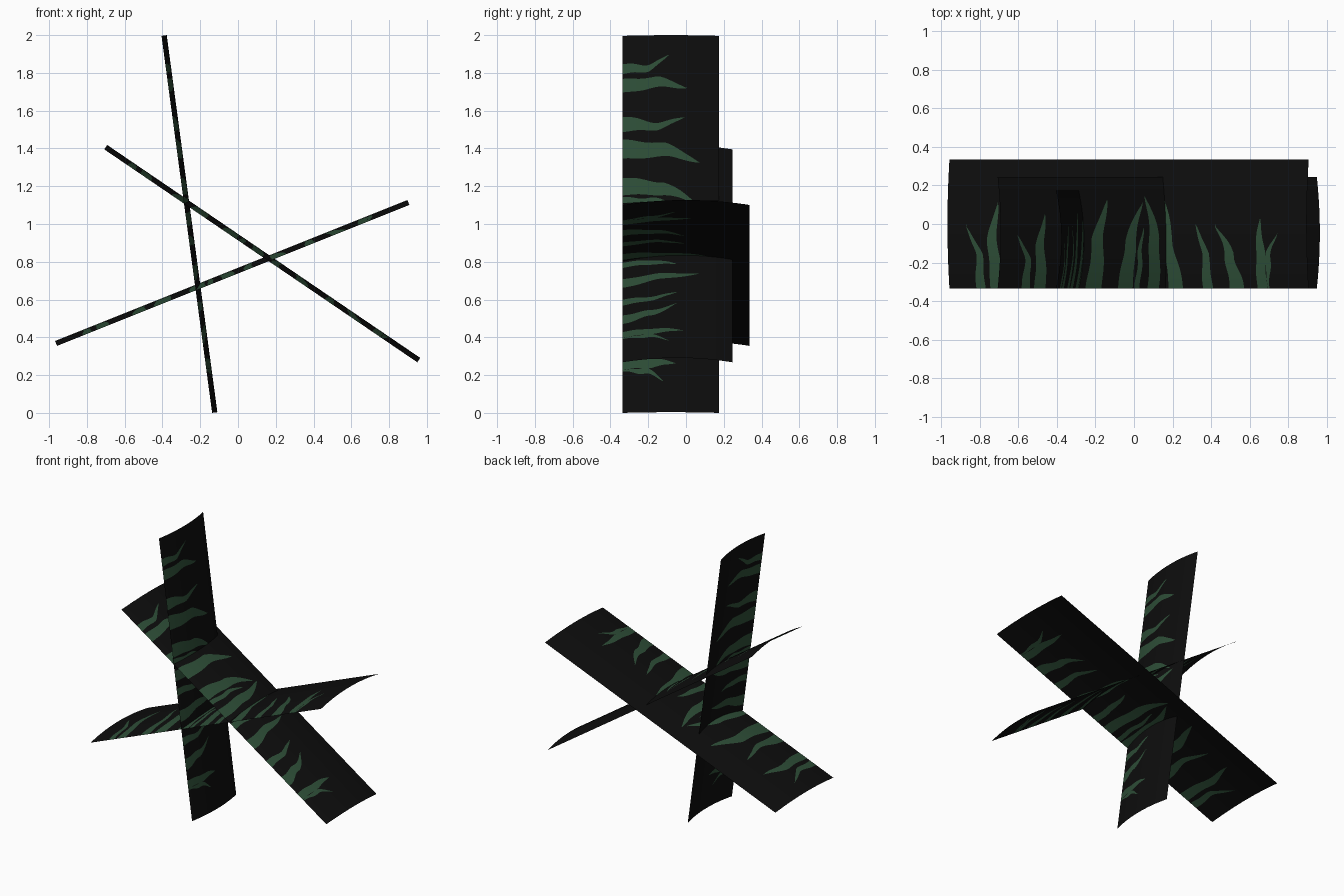
import bpy, bmesh, math

if "Cube" in bpy.data.objects:
    bpy.data.objects.remove(bpy.data.objects["Cube"])

FRONT_Y = -0.335
BOW = 0.028      # how far each sheet bulges across its depth
ROWS = 40


def material(name, rgb):
    m = bpy.data.materials.new(name)
    m.diffuse_color = (*rgb, 1.0)
    m.use_nodes = True
    m.node_tree.nodes["Principled BSDF"].inputs["Base Color"].default_value = m.diffuse_color
    return m


black = material("black", (0.004, 0.004, 0.004))
green = material("dark green", (0.027, 0.077, 0.039))

# Stripes growing from the front edge, positions as a fraction of sheet length:
# root centre, root half width, middle centre, middle half width, tip centre, tip depth
STRIPES = [
    (0.088, 0.013, 0.086, 0.009, 0.052, 0.48),
    (0.132, 0.018, 0.125, 0.014, 0.140, 0.66),
    (0.235, 0.020, 0.240, 0.010, 0.218, 0.64),
    (0.300, 0.025, 0.305, 0.018, 0.337, 0.79),
    (0.400, 0.023, 0.405, 0.017, 0.447, 0.76),
    (0.436, 0.008, 0.438, 0.007, 0.449, 0.55),
    (0.487, 0.018, 0.483, 0.016, 0.455, 0.82),
    (0.545, 0.012, 0.545, 0.010, 0.560, 0.50),
    (0.630, 0.020, 0.615, 0.013, 0.602, 0.69),
    (0.720, 0.014, 0.715, 0.009, 0.690, 0.50),
    (0.800, 0.020, 0.785, 0.013, 0.745, 0.48),
    (0.872, 0.014, 0.868, 0.012, 0.870, 0.54),
    (0.889, 0.002, 0.888, 0.008, 0.918, 0.42),
]


def stripe_edges(stripe, v):
    """Left and right edge of a stripe at depth v (0 front, 1 back)."""
    root, root_h, mid, mid_h, tip, depth = stripe
    t = v / depth
    if t >= 1:
        return tip, tip
    if t < 0.55:
        k = t / 0.55
        k = k * k * (3 - 2 * k)
        c, h = root + (mid - root) * k, root_h + (mid_h - root_h) * k
    else:
        k = (t - 0.55) / 0.45
        c, h = mid + (tip - mid) * k ** 1.3, mid_h * (1 - k) ** 0.7
    c += 0.004 * math.sin(t * 9 + root * 40) * t * (1 - t) * 3
    return c - h, c + h


def sheet(name, start, end, back_y):
    """Bowed sheet between two points in the front view, cut along its stripes."""
    dx, dz = end[0] - start[0], end[1] - start[1]
    length = math.hypot(dx, dz)
    nx, nz = -dz / length, dx / length
    bm = bmesh.new()
    grid = []
    for j in range(ROWS + 1):
        v = j / ROWS
        cuts = [0.0]
        for s in STRIPES:
            for e in stripe_edges(s, v):
                cuts.append(max(e, cuts[-1]))
        cuts.append(1.0)
        bulge = BOW * (1 - (2 * v - 1) ** 2)
        y = FRONT_Y + (back_y - FRONT_Y) * v
        grid.append([bm.verts.new((start[0] + dx * u + nx * bulge, y,
                                   start[1] + dz * u + nz * bulge)) for u in cuts])
    for a, b in zip(grid, grid[1:]):
        for i in range(len(a) - 1):
            f = bm.faces.new((a[i], b[i], b[i + 1], a[i + 1]))
            f.material_index = i % 2
            f.smooth = True
    # collapse the zero-width parts beyond the stripe tips
    bmesh.ops.remove_doubles(bm, verts=bm.verts[:], dist=0.0004)
    bmesh.ops.dissolve_degenerate(bm, edges=bm.edges[:], dist=0.0001)
    me = bpy.data.meshes.new(name)
    bm.to_mesh(me)
    bm.free()
    me.materials.append(black)
    me.materials.append(green)
    obj = bpy.data.objects.new(name, me)
    bpy.context.collection.objects.link(obj)
    return obj


# Three crossing sheets, each a different depth
sheet("upright_blade", (-0.405, 1.996), (-0.137, 0.0), 0.175)
sheet("falling_blade", (-0.708, 1.395), (0.949, 0.268), 0.245)
sheet("rising_blade", (-0.958, 0.355), (0.907, 1.101), 0.335)
